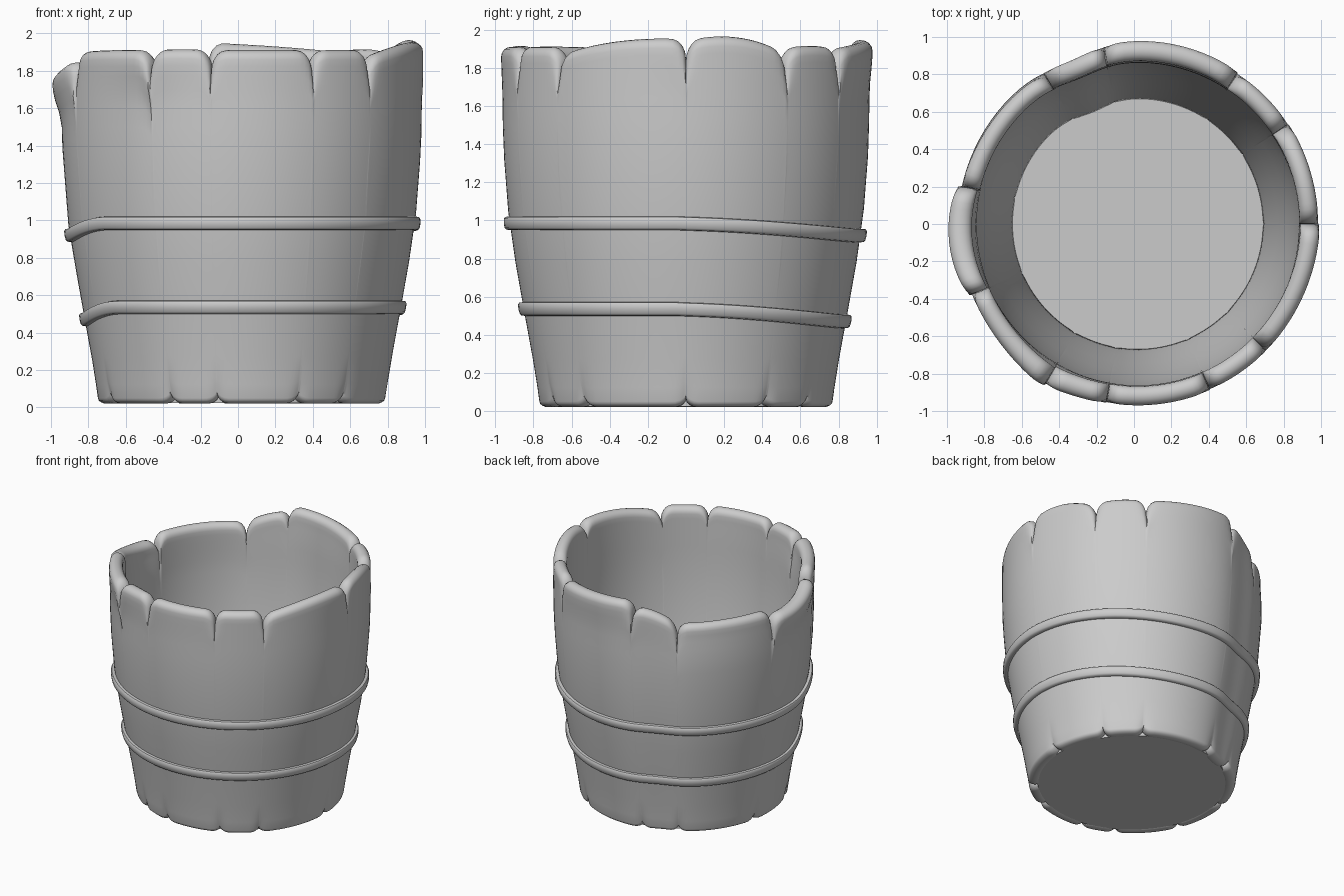
import bpy, bmesh
from math import radians, cos, sin, pi, sqrt, exp

if "Cube" in bpy.data.objects:
    bpy.data.objects.remove(bpy.data.objects["Cube"])

CX = 0.02      # the body sits slightly to the right of centre
WALL = 0.10
PROFILE = [(0, .762), (.2, .79), (.5, .845), (.95, .925), (1.4, .96), (2, .966)]

# staves: start angle, end angle, top height (start, mid, end), lip flare (start, mid, end)
STAVES = [
    (0, 33.5, (1.94, 1.96, 1.88), (0, 0, .005)),
    (33.5, 56.5, (1.90, 1.915, 1.90), (0, 0, 0)),
    (56.5, 101, (1.90, 1.93, 1.95), (.01, .015, .01)),
    (101, 122, (1.90, 1.87, 1.79), (.01, .005, 0)),
    (122, 168, (1.79, 1.80, 1.80), (-.01, -.01, 0)),
    (168, 203, (1.76, 1.79, 1.87), (.025, .05, .02)),
    (203, 240, (1.90, 1.91, 1.91), (0, .01, .045)),
    (240, 260, (1.91, 1.915, 1.91), (.03, .015, .01)),
    (260, 293.5, (1.91, 1.91, 1.91), (.005, .005, .005)),
    (293.5, 315.5, (1.91, 1.91, 1.91), (0, 0, 0)),
    (315.5, 360, (1.87, 1.94, 1.95), (0, 0, .01)),
]


def smooth(a, b, x):
    t = min(1, max(0, (x - a) / (b - a)))
    return t * t * (3 - 2 * t)


def quad(p, t):
    return p[0] * (1 - t) * (1 - 2 * t) + p[1] * 4 * t * (1 - t) + p[2] * t * (2 * t - 1)


def body_radius(ang, z):
    r = PROFILE[0][1]
    for (z0, r0), (z1, r1) in zip(PROFILE, PROFILE[1:]):
        if z >= z0:
            r = r0 + (r1 - r0) * (min(z, z1) - z0) / (z1 - z0)
    return r - .025 * exp(-((ang - 112) / 11) ** 2)


def loft(name, rings):
    """Join equal closed rings of points into a closed band."""
    bm = bmesh.new()
    vs = [[bm.verts.new(p) for p in ring] for ring in rings]
    n, m = len(vs), len(vs[0])
    for i in range(n):
        a, b = vs[i], vs[(i + 1) % n]
        for j in range(m):
            k = (j + 1) % m
            bm.faces.new((a[j], b[j], b[k], a[k]))
    bmesh.ops.recalc_face_normals(bm, faces=bm.faces)
    me = bpy.data.meshes.new(name)
    bm.to_mesh(me)
    bm.free()
    ob = bpy.data.objects.new(name, me)
    bpy.context.collection.objects.link(ob)
    finish(ob)


def finish(ob):
    bpy.ops.object.select_all(action='DESELECT')
    ob.select_set(True)
    bpy.context.view_layer.objects.active = ob
    bpy.ops.object.shade_smooth_by_angle(angle=radians(45))


def polar(ang, r, z):
    a = radians(ang)
    return (CX + r * cos(a), r * sin(a), z)


def column(ang, top, flare, near):
    """Cross-section of the wall; near = 1 in a notch, 0 away from it."""
    drop = 1 - sqrt(1 - near * near)
    top -= .10 * drop
    bot = .02 + .045 * drop
    h = WALL / 2

    def outer(z):
        pinch = .03 * drop * (smooth(top - .14, top - .03, z) + smooth(.12, .04, z))
        return body_radius(ang, z) + flare * smooth(top - .28, top - .06, z) - pinch

    def inner(z):
        return body_radius(ang, z) - WALL + .5 * flare * smooth(top - .28, top - .06, z)

    lo, hi = bot + h * .6, top - h
    zs = [lo + (hi - lo) * t for t in (0, .04, .12, .25, .4, .55, .7, .8, .86, .91, .95, .98, 1)]
    pts = [(outer(z), z) for z in zs]
    for end, zc, hh in ((1, hi, h), (-1, lo, h * .6)):
        mid, half = (outer(zc) + inner(zc)) / 2, (outer(zc) - inner(zc)) / 2
        arc = [(mid + half * cos(pi * k / 8), zc + end * hh * sin(pi * k / 8)) for k in range(1, 8)]
        if end == 1:
            pts += arc + [(inner(z), z) for z in reversed(zs)]
        else:
            pts += arc[::-1]
    return [polar(ang, r, z) for r, z in pts]


# staved wall with a notched lip and foot
rings = []
STEPS = 20
for i, (a0, a1, tops, flares) in enumerate(STAVES):
    prev = STAVES[i - 1]
    rings.append(column(a0, (tops[0] + prev[2][2]) / 2, (flares[0] + prev[3][2]) / 2, 1))
    for s in range(1, STEPS):
        t = .5 - .5 * cos(pi * s / STEPS)
        ang = a0 + (a1 - a0) * t
        near = max(0, 1 - min(ang - a0, a1 - ang) / 5)
        rings.append(column(ang, quad(tops, t), quad(flares, t), near))
loft("staved_wall", rings)


# hoops that sag toward the back left
def hoop(name, z):
    rings = []
    for ang in range(0, 360, 3):
        sag = .065 * smooth(-10, 80, ang) * (1 - smooth(185, 220, ang))
        zc = z - sag
        ring = []
        for k in range(12):
            c, s = cos(2 * pi * k / 12), sin(2 * pi * k / 12)
            dz = .036 * (1 if s > 0 else -1) * abs(s) ** .6
            dr = .028 * (1 if c > 0 else -1) * abs(c) ** .6
            ring.append(polar(ang, body_radius(ang, zc + dz) + dr, zc + dz))
        rings.append(ring)
    loft(name, rings)


hoop("upper_hoop", .985)
hoop("lower_hoop", .535)

# floor
bpy.ops.mesh.primitive_cylinder_add(vertices=64, radius=.70, depth=.03, location=(CX, 0, .04))
floor = bpy.context.object
floor.name = "floor"
finish(floor)
